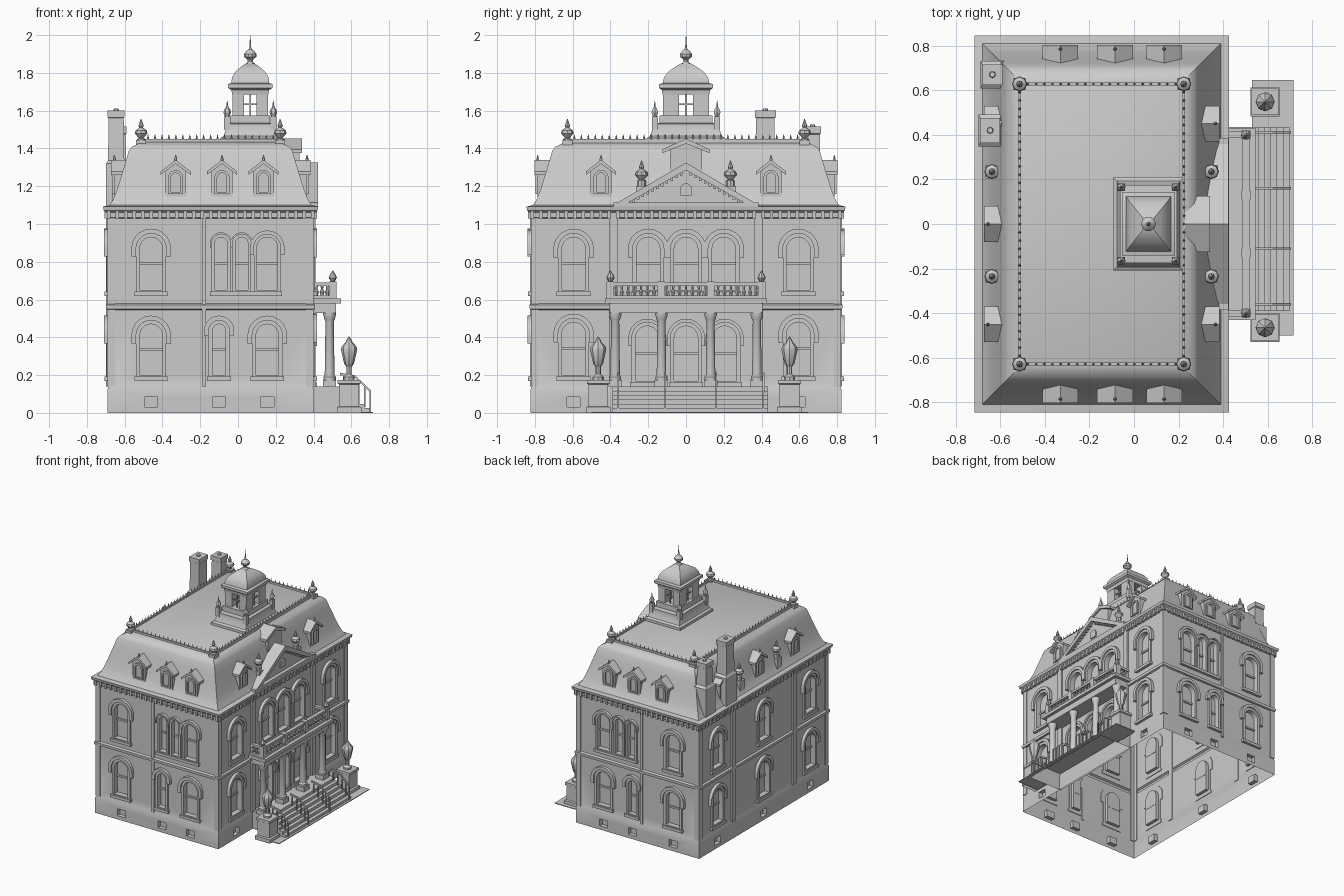
import bpy, bmesh, math
from mathutils import Vector

if "Cube" in bpy.data.objects:
    bpy.data.objects.remove(bpy.data.objects["Cube"])

stone = bpy.data.materials.new("pale_stone")
stone.diffuse_color = (0.6, 0.6, 0.6, 1)
stone.use_nodes = True
stone.node_tree.nodes["Principled BSDF"].inputs["Base Color"].default_value = stone.diffuse_color
parts = {}


# ---------- helpers ----------
def skin(name, rings, loop=False):
    """Join matching rings of points with quads; cap the ends unless looped."""
    bm = parts.setdefault(name, bmesh.new())
    vs = [[bm.verts.new(p) for p in r] for r in rings]
    n = len(vs[0])
    for a, b in zip(vs, vs[1:] + (vs[:1] if loop else [])):
        for i in range(n):
            j = (i + 1) % n
            bm.faces.new((a[i], a[j], b[j], b[i]))
    if not loop:
        bm.faces.new(vs[0])
        bm.faces.new(vs[-1])


def loft(name, cx, cy, levels):
    skin(name, [[Vector((cx + sx * hx, cy + sy * hy, z)) for sx, sy in
                 ((-1, -1), (1, -1), (1, 1), (-1, 1))] for z, hx, hy in levels])


def box(name, x0, x1, y0, y1, z0, z1):
    hx, hy = (x1 - x0) / 2, (y1 - y0) / 2
    loft(name, (x0 + x1) / 2, (y0 + y1) / 2, [(z0, hx, hy), (z1, hx, hy)])


def lathe(name, x, y, z, prof, n=8):
    skin(name, [[Vector((x + r * math.cos(t * math.tau / n), y + r * math.sin(t * math.tau / n), z + h))
                 for t in range(n)] for r, h in prof])


def prism(name, f, pts, d0, d1):
    skin(name, [[f(u, d, z) for u, z in pts] for d in (d0, d1)])


def band(name, f, inner, outer, d0, d1, loop):
    skin(name, [[f(*a, d0), f(*b, d0), f(*b, d1), f(*a, d1)] for a, b in zip(inner, outer)], loop)


def plate(name, f, u0, u1, z0, z1, d0, d1):
    prism(name, f, [(u0, z0), (u1, z0), (u1, z1), (u0, z1)], d0, d1)


def arch(u, z0, w, top, n=10):
    r = w / 2
    return [(u - r, z0), (u + r, z0)] + [(u + r * math.cos(math.pi * i / n),
            top - r + r * math.sin(math.pi * i / n)) for i in range(n + 1)]


# wall frames: (along wall, outwards, up) -> world
CX, HX, HY = -0.145, 0.54, 0.815
def south(u, d, z): return Vector((u, -HY - d, z))
def north(u, d, z): return Vector((u, HY + d, z))
def east(u, d, z): return Vector((CX + HX + d, u, z))
def west(u, d, z): return Vector((CX - HX - d, u, z))
def across(u, d, z): return Vector((u, d, z))
walls = {south: (CX, HX), north: (CX, HX), east: (0, HY), west: (0, HY)}


def window(f, u, z0, w, top, hood=0.025, t=0.02):
    """Arched recess with frame, hood, sill and sash bar."""
    def g(a, z, d): return f(a, d, z)
    prism("cutter", f, arch(u, z0, w, top), -0.03, 0.06)
    band("window_frames", g, arch(u, z0, w, top), arch(u, z0 - .012, w + 2 * t, top + t), -0.005, 0.012, True)
    low = top - w * 0.85
    a = arch(u, low, w + 2 * t, top + t)[1:] + [(u - w / 2 - t, low)]
    b = arch(u, low, w + 2 * t + 2 * hood, top + t + hood)[1:] + [(u - w / 2 - t - hood, low)]
    band("window_hoods", g, a, b, -0.005, 0.024, False)
    plate("window_sills", f, u - w / 2 - t - .008, u + w / 2 + t + .008, z0 - 0.03, z0 - 0.008, -0.005, 0.022)
    zm = (z0 + top) / 2
    plate("window_sashes", f, u - w / 2, u + w / 2, zm - 0.007, zm + 0.007, -0.032, -0.02)


def dormer(f, u):
    """Small gabled roof window with finial."""
    prism("dormers", f, [(u - .055, 1.14), (u + .055, 1.14), (u + .055, 1.28), (u, 1.32), (u - .055, 1.28)], -.17, -.03)
    prism("dormer_roofs", f, [(u - .08, 1.26), (u, 1.318), (u + .08, 1.26), (u + .08, 1.278),
                              (u, 1.34), (u - .08, 1.278)], -.17, -.012)
    def g(a, z, d): return f(a, d, z)
    band("dormer_frames", g, arch(u, 1.17, .05, 1.27), arch(u, 1.16, .08, 1.285), -.035, -.018, True)
    p = f(u, -.03, 1.33)
    lathe("dormer_finials", *p, [(.008, 0), (.008, .015), (.002, .035)], 6)


# ---------- main shell: plinth, storeys, cornice, concave mansard ----------
prof = [(0, .007), (.125, .007), (.14, 0), (.545, 0), (.55, .012), (.572, .014), (.58, 0), (1.03, 0),
        (1.035, .01), (1.06, .012), (1.072, .026), (1.092, .03), (1.1, -.005), (1.13, -.024), (1.18, -.044),
        (1.25, -.066), (1.33, -.09), (1.39, -.108), (1.41, -.125), (1.435, -.178)]
loft("house_shell", CX, 0, [(z, HX + o, HY + o) for z, o in prof])

# ---------- windows ----------
for f in (south, north):
    window(f, -.46, .65, .12, .93)
    for u, w, h in ((-.09, .066, .01), (.02, .066, .01), (.155, .11, .02)):
        window(f, u, .65, w, .93, h, .016)
    for u, w in ((-.46, .12), (-.1, .07), (.155, .12)):
        window(f, u, .2, w, .47)
    for u in (-.46, -.1, .155):
        plate("cutter", f, u - .035, u + .035, .03, .085, -.025, .05)
    plate("pilasters", f, -.19, -.17, .14, 1.035, -.005, .01)
    for u in (-.33, -.085, .135):
        dormer(f, u)
for u in (-.585, 0, .585):
    window(west, u, .65, .12, .93)
    window(west, u, .2, .12, .47)
    plate("cutter", west, u - .035, u + .035, .03, .085, -.025, .05)
for u in (-.45, 0, .45):
    dormer(west, u)
for u in (-.595, -.2, 0, .2, .595):
    window(east, u, .65, .125, .93)
for u in (-.595, .595):
    window(east, u, .2, .125, .48)
    plate("cutter", east, u - .035, u + .035, .03, .085, -.025, .05)
for u in (-.205, 0, .205):
    window(east, u, .17, .125, .46, .018)
for u in (-.45, .45):
    dormer(east, u)

# ---------- corner strips, pilasters, cornice brackets ----------
for f, (c, h) in walls.items():
    for s in (-1, 1):
        a, b = sorted((c + s * (h + .005), c + s * (h - .035)))
        plate("corner_strips", f, a, b, .14, 1.035, -.005, .006)
    n = round(2 * h / .045)
    for i in range(n + 1):
        u = c - h + 2 * h * i / n
        plate("cornice_brackets", f, u - .009, u + .009, 1.028, 1.073, -.005, .022)
for f in (east, west):
    for u in (-.385, .385):
        plate("pilasters", f, u - .022, u + .022, .14, 1.035, -.005, .014)

# ---------- pediment and the gable behind it ----------
prism("pediment", east, [(-.35, 1.09), (.35, 1.09), (0, 1.3)], -.16, .0)
def g_east(a, z, d): return east(a, d, z)
band("pediment_rake", g_east, [(-.33, 1.1), (0, 1.285), (.33, 1.1)], [(-.385, 1.1), (0, 1.325), (.385, 1.1)],
     -.16, .028, False)
plate("pediment_rake", east, -.385, .385, 1.088, 1.115, -.05, .029)
for s in (-1, 1):
    for i in range(1, 13):
        u, z = s * .33 * i / 13, 1.285 - .185 * i / 13
        plate("pediment_dentils", east, u - .007, u + .007, z - .014, z + .008, -.01, .014)
prism("pediment_light", east, arch(0, 1.15, .06, 1.215), -.01, .009)
prism("roof_gable", east, [(-.085, 1.28), (.085, 1.28), (.085, 1.4), (0, 1.43), (-.085, 1.4)], -.2, -.07)
prism("roof_gable", east, [(-.125, 1.375), (0, 1.425), (.125, 1.375), (.125, 1.395), (0, 1.452), (-.125, 1.395)],
      -.24, -.055)

# ---------- roof finials and cresting ----------
spire = [(.022, 0), (.022, .03), (.012, .035), (.034, .06), (.03, .075), (.01, .09), (.014, .1), (.002, .135)]
DX, DY = HX - .172, HY - .187
for sx in (-1, 1):
    for sy in (-1, 1):
        x, y = CX + sx * DX, sy * DY
        box("finial_blocks", x - .027, x + .027, y - .027, y + .027, 1.4, 1.445)
        lathe("roof_finials", x, y, 1.42, spire)
        x, y = CX + sx * .492, sy * .235
        box("finial_blocks", x - .03, x + .03, y - .03, y + .03, 1.09, 1.2)
        lathe("eave_finials", x, y, 1.2, spire)
for s in (-1, 1):
    box("cresting", CX - DX, CX + DX, s * DY - .006, s * DY + .006, 1.425, 1.45)
    box("cresting", CX + s * DX - .006, CX + s * DX + .006, -DY, DY, 1.425, 1.45)
    spots = [(CX - DX + 2 * DX * i / 20, s * DY) for i in range(1, 20)]
    spots += [(CX + s * DX, -DY + 2 * DY * i / 34) for i in range(1, 34)]
    for x, y in spots:
        lathe("cresting", x, y, 1.448, [(.007, 0), (.004, .012), (.001, .026)], 4)

# ---------- chimneys ----------
for x, y, hy, top in ((-.645, .42, .052, 1.6), (-.635, .67, .042, 1.515)):
    loft("chimneys", x, y, [(1.09, .053, hy + .02), (1.32, .053, hy + .02), (1.335, .043, hy),
                            (top - .04, .04, hy - .004), (top - .035, .045, hy + .004), (top, .045, hy + .004)])
    lathe("chimney_pots", x, y, top, [(.015, 0), (.012, .012)])

# ---------- cupola ----------
KX = .065
loft("cupola_base", KX, 0, [(1.42, .158, .208), (1.455, .158, .208), (1.465, .142, .192), (1.505, .128, .175),
                            (1.53, .128, .175), (1.535, .105, .14), (1.575, .105, .14)])
for sx in (-1, 1):
    for sy in (-1, 1):
        x, y = KX + sx * .122, sy * .165
        box("cupola_posts", x - .016, x + .016, y - .016, y + .016, 1.5, 1.57)
        lathe("cupola_finials", x, y, 1.57, [(.012, 0), (.02, .02), (.016, .035), (.006, .05), (.001, .085)], 6)
        x0, x1 = sorted((KX + sx * .034, KX + sx * .094))
        y0, y1 = sorted((sy * .038, sy * .122))
        box("lantern_piers", x0, x1, y0, y1, 1.57, 1.7)
    box("lantern_bars", KX + sx * .08 - .004, KX + sx * .08 + .004, -.004, .004, 1.57, 1.7)
    box("lantern_bars", KX - .004, KX + .004, sx * .105 - .004, sx * .105 + .004, 1.57, 1.7)
    box("lantern_bars", KX + sx * .08 - .004, KX + sx * .08 + .004, -.042, .042, 1.63, 1.638)
    box("lantern_bars", KX - .038, KX + .038, sx * .105 - .004, sx * .105 + .004, 1.63, 1.638)
loft("cupola_dome", KX, 0, [(1.685, .096, .124), (1.71, .1, .128), (1.72, .118, .142), (1.74, .118, .142),
                            (1.747, .1, .123), (1.775, .097, .117), (1.805, .08, .095), (1.83, .052, .06),
                            (1.85, .024, .026)])
lathe("cupola_spire", KX, 0, 1.845, [(.026, 0), (.014, .015), (.014, .025), (.032, .04), (.033, .055), (.022, .07),
                                     (.01, .078), (.005, .09), (.001, .155)], 10)

# ---------- portico and balcony ----------
for y in (-.375, -.13, .13, .375):
    box("column_bases", .45, .52, y - .036, y + .036, .14, .175)
    lathe("columns", .485, y, .175, [(.033, 0), (.033, .015), (.026, .025), (.022, .31), (.027, .32),
                                     (.034, .345), (.034, .36)], 14)
box("entablature", .39, .52, -.405, .405, .53, .58)
box("balcony_slab", .39, .545, -.43, .43, .58, .605)
for z0, z1 in ((.605, .622), (.672, .69)):
    box("balcony_rails", .487, .517, -.4, .4, z0, z1)
    for s in (-.4, .4):
        box("balcony_rails", .39, .5, s - .014, s + .014, z0, z1)
baluster = [(.007, 0), (.013, .02), (.006, .035), (.008, .055)]
for i in range(-11, 12):
    lathe("balusters", .502, i * .034, .62, baluster, 6)
for s in (-.4, .4):
    for x in (.415, .445, .473):
        lathe("balusters", x, s, .62, baluster, 6)
for y in (-.4, -.13, .13, .4):
    box("balcony_posts", .482, .522, y - .02, y + .02, .605, .695)
for y in (-.4, .4):
    lathe("balcony_finials", .502, y, .695, [(.01, 0), (.022, .02), (.016, .035), (.001, .06)])

# ---------- porch floor with stairs, paving, handrails, lamp pedestals ----------
steps = [(.39, 0), (.39, .14)]
for i in range(6):
    steps += [(.558 + .028 * i, .14 - .023 * i), (.558 + .028 * i, .117 - .023 * i if i < 5 else 0)]
prism("stairs", across, steps, -.39, .435)
for y0, y1 in ((-.5, -.39), (.435, .645)):
    box("paving", .53, .715, y0, y1, 0, .006)
box("paving", .69, .715, -.39, .435, 0, .006)
for y in (-.36, -.11, .16, .41):
    prism("handrails", across, [(.54, .2), (.62, .185), (.705, .105), (.705, .118), (.62, .198), (.54, .213)],
          y - .005, y + .005)
    for x, z0, z1 in ((.56, .12, .2), (.6, .09, .19), (.64, .06, .17), (.67, .03, .14), (.7, 0, .112)):
        box("handrails", x - .004, x + .004, y - .004, y + .004, z0, z1)
for y in (-.465, .548):
    loft("lamp_pedestals", .588, y, [(0, .065, .065), (.03, .065, .065), (.035, .052, .052), (.15, .052, .052),
                                     (.155, .06, .06), (.175, .06, .06)])
    lathe("lamps", .588, y, .175, [(.03, 0), (.03, .015), (.014, .03), (.014, .07), (.026, .085), (.043, .16),
                                   (.04, .175), (.018, .2), (.014, .21), (.001, .23)])

# ---------- turn parts into objects ----------
objs = {}
for name, bm in parts.items():
    bmesh.ops.recalc_face_normals(bm, faces=bm.faces)
    me = bpy.data.meshes.new(name)
    bm.to_mesh(me)
    bm.free()
    me.materials.append(stone)
    objs[name] = bpy.data.objects.new(name, me)
    bpy.context.collection.objects.link(objs[name])

# cut window recesses, then leave the shell and stairs open underneath
shell, cutter = objs["house_shell"], objs.pop("cutter")
mod = shell.modifiers.new("recesses", 'BOOLEAN')
mod.object, mod.operation, mod.solver = cutter, 'DIFFERENCE', 'EXACT'
bpy.context.view_layer.objects.active = shell
bpy.ops.object.modifier_apply(modifier=mod.name)
bpy.data.objects.remove(cutter)
for o in (shell, objs["stairs"], objs["lamp_pedestals"]):
    bm = bmesh.new()
    bm.from_mesh(o.data)
    bmesh.ops.delete(bm, geom=[f for f in bm.faces if f.calc_center_median().z < .001], context='FACES')
    bm.to_mesh(o.data)
    bm.free()

for o in objs.values():
    o.select_set(True)
bpy.ops.object.shade_smooth_by_angle(angle=math.radians(32))
